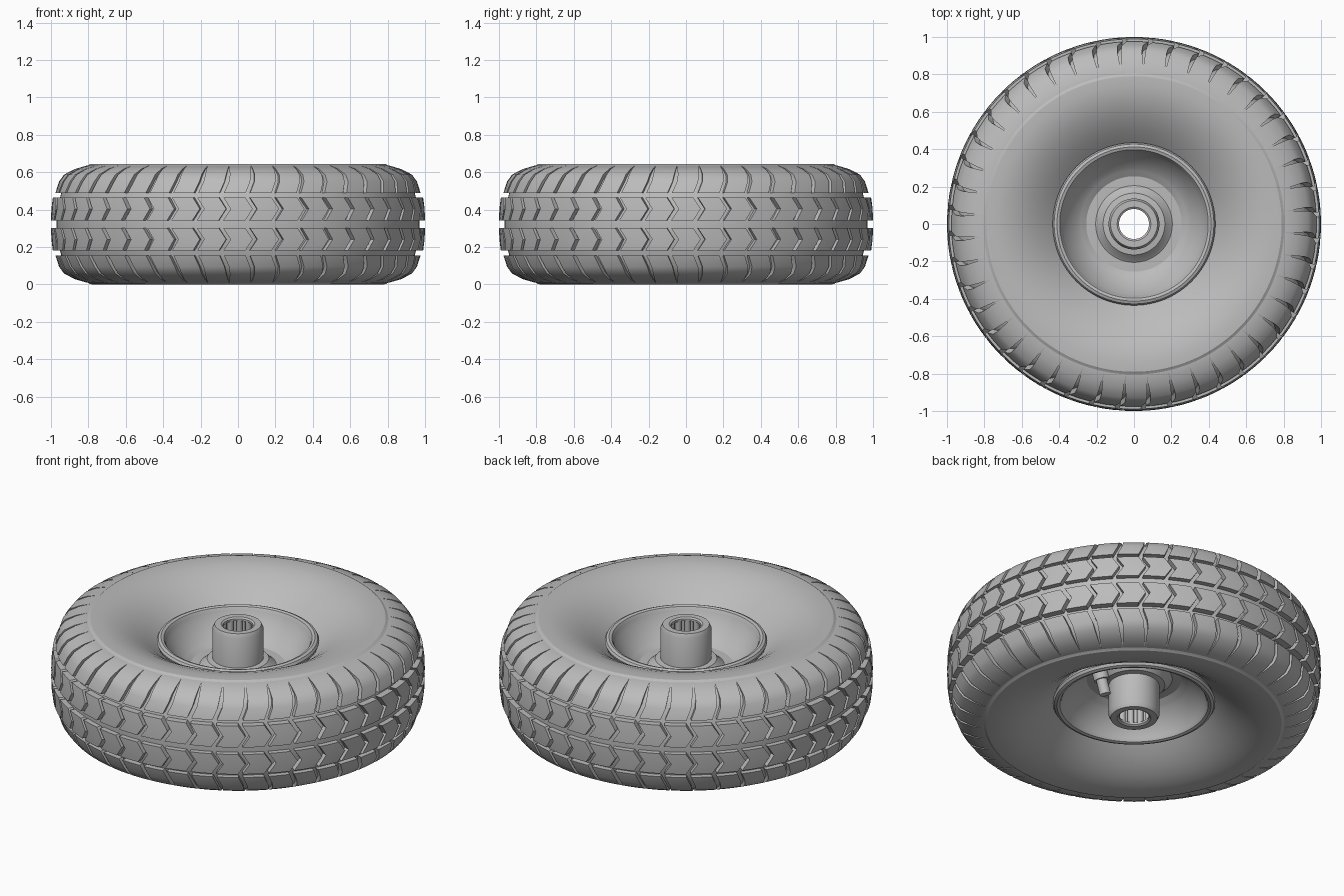
import bpy
import bmesh
from math import sin, cos, pi, radians
from mathutils import Vector

cube = bpy.data.objects.get("Cube")
if cube:
    bpy.data.objects.remove(cube, do_unlink=True)

MID = 0.3225      # height of the wheel's middle plane
PITCHES = 44      # tread blocks around the tyre

grey = bpy.data.materials.new("plain grey")
grey.use_nodes = True
grey.diffuse_color = (0.5, 0.5, 0.5, 1)
grey.node_tree.nodes["Principled BSDF"].inputs["Base Color"].default_value = (0.5, 0.5, 0.5, 1)


def finish(name, bm, angle=32):
    bmesh.ops.recalc_face_normals(bm, faces=bm.faces[:])
    mesh = bpy.data.meshes.new(name)
    bm.to_mesh(mesh)
    bm.free()
    mesh.materials.append(grey)
    mesh.shade_smooth()
    mesh.set_sharp_from_angle(angle=radians(angle))
    obj = bpy.data.objects.new(name, mesh)
    bpy.context.collection.objects.link(obj)
    return obj


def polar(r, a, z):
    return Vector((r * cos(a), r * sin(a), z))


def lathe(name, half, steps):
    """Turn a closed section, mirrored about the middle plane, around z."""
    loop = half + [(r, 2 * MID - z) for r, z in reversed(half)]
    bm = bmesh.new()
    rings = [[bm.verts.new(polar(r, 2 * pi * i / steps, z)) for r, z in loop]
             for i in range(steps)]
    n = len(loop)
    for i in range(steps):
        a, b = rings[i], rings[(i + 1) % steps]
        for j in range(n):
            k = (j + 1) % n
            bm.faces.new((a[j], b[j], b[k], a[k]))
    return finish(name, bm)


def tread_row(name, section, side):
    """section rows: outer radius, inner radius, height, twist, width (in pitches)."""
    bm = bmesh.new()
    pitch = 2 * pi / PITCHES
    for i in range(PITCHES):
        layers = []
        for outer, inner, z, twist, width in section:
            z = z if side > 0 else 2 * MID - z
            angles = [pitch * (i + twist + width * t) for t in (-0.5, 0, 0.5)]
            ring = [polar(outer, a, z) for a in angles]
            ring += [polar(inner, a, z) for a in reversed(angles)]
            layers.append([bm.verts.new(p) for p in ring])
        for a, b in zip(layers, layers[1:]):
            for j in range(6):
                k = (j + 1) % 6
                bm.faces.new((a[j], a[k], b[k], b[j]))
        for ring in (layers[0], layers[-1]):
            bm.faces.new((ring[0], ring[1], ring[4], ring[5]))
            bm.faces.new((ring[1], ring[2], ring[3], ring[4]))
    return finish(name, bm)


def rod(bm, start, end, radius, sides):
    axis = end - start
    rot = Vector((0, 0, 1)).rotation_difference(axis).to_matrix().to_4x4()
    rot.translation = (start + end) / 2
    bmesh.ops.create_cone(bm, cap_ends=True, segments=sides, radius1=radius,
                          radius2=radius, depth=axis.length, matrix=rot)


# Tyre body with dished sidewalls
lathe("tyre_body", [
    (0.97, 0.345), (0.965, 0.41), (0.945, 0.49), (0.925, 0.55), (0.90, 0.582),
    (0.86, 0.612), (0.80, 0.637), (0.79, 0.644), (0.74, 0.645), (0.68, 0.636),
    (0.62, 0.616), (0.56, 0.586), (0.50, 0.546), (0.45, 0.505), (0.41, 0.47),
], PITCHES * 4)

# Tread: chevron rows beside the centre groove, then shoulder rows
chevron = [
    (1.0, 0.955, 0.343, -0.14, 0.83),
    (0.998, 0.95, 0.404, 0.14, 0.83),
    (0.99, 0.94, 0.465, -0.14, 0.83),
]
shoulder = [
    (0.976, 0.93, 0.49, -0.12, 0.83),
    (0.957, 0.91, 0.55, 0.06, 0.83),
    (0.930, 0.88, 0.587, 0.10, 0.85),
    (0.872, 0.84, 0.617, 0.10, 0.93),
    (0.810, 0.80, 0.635, 0.10, 1.0),
]
for side, word in ((1, "upper"), (-1, "lower")):
    tread_row(word + "_chevron_tread", chevron, side)
    tread_row(word + "_shoulder_tread", shoulder, side)

# Rim with rolled lips and stepped dishes
lathe("rim", [
    (0.40, 0.47), (0.430, 0.494), (0.435, 0.510), (0.427, 0.524), (0.412, 0.530),
    (0.397, 0.525), (0.387, 0.508), (0.378, 0.475), (0.30, 0.395), (0.285, 0.385),
    (0.255, 0.365), (0.205, 0.365), (0.195, 0.372), (0.165, 0.405), (0.13, 0.41),
], 96)

# Hub tube with chamfered ends and a recessed bore
lathe("hub", [
    (0.136, 0.585), (0.125, 0.607), (0.09, 0.607), (0.08, 0.60),
    (0.08, 0.588), (0.112, 0.588),
], 64)

# Roller bearing inside the bore
bm = bmesh.new()
for i in range(12):
    a = 2 * pi * i / 12
    rod(bm, polar(0.097, a, 0.056), polar(0.097, a, 0.589), 0.017, 12)
finish("bearing_rollers", bm)

# Valve on the lower side of the rim
bm = bmesh.new()
base, neck, tip = Vector((0.26, 0, 0.30)), Vector((0.225, 0, 0.19)), Vector((0.20, 0, 0.11))
rod(bm, base, neck, 0.042, 24)
rod(bm, neck, tip, 0.03, 24)
finish("valve_stem", bm)
